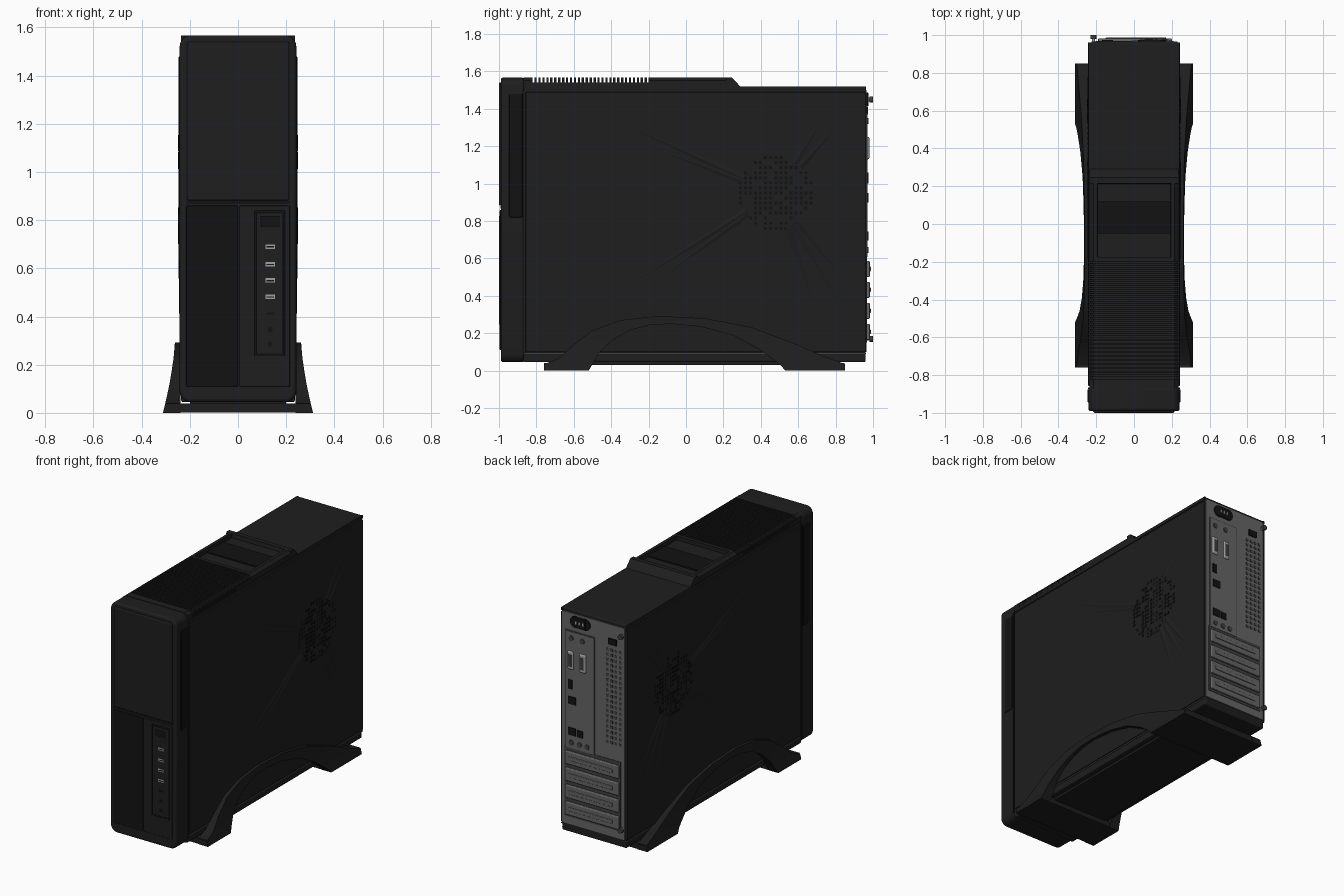
import bpy, bmesh, math, random
from mathutils import Vector, Matrix

random.seed(4)
if "Cube" in bpy.data.objects:
    bpy.data.objects.remove(bpy.data.objects["Cube"])


def material(name, v):
    m = bpy.data.materials.new(name)
    m.use_nodes = True
    m.diffuse_color = (v, v, v, 1)
    m.node_tree.nodes["Principled BSDF"].inputs["Base Color"].default_value = (v, v, v, 1)
    return m


BLACK = material("matte black", 0.013)
DARK = material("deep black", 0.006)
STEEL = material("grey steel", 0.13)
SHADE = material("dark steel", 0.05)
LIGHT = material("bright metal", 0.35)


def finish(name, bm, mat, bevel=0, smooth=False):
    bmesh.ops.recalc_face_normals(bm, faces=bm.faces)
    me = bpy.data.meshes.new(name)
    bm.to_mesh(me)
    bm.free()
    ob = bpy.data.objects.new(name, me)
    bpy.context.collection.objects.link(ob)
    me.materials.append(mat)
    if bevel:
        mod = ob.modifiers.new("bevel", "BEVEL")
        mod.width, mod.segments, mod.limit_method = bevel, 3, "ANGLE"
    if smooth:
        bpy.ops.object.select_all(action="DESELECT")
        bpy.context.view_layer.objects.active = ob
        ob.select_set(True)
        bpy.ops.object.shade_smooth_by_angle(angle=math.radians(35))
    return ob


# Each box is (x0, x1, y0, y1, z0, z1); all join into one part
def boxes(name, items, mat, bevel=0):
    bm = bmesh.new()
    for x0, x1, y0, y1, z0, z1 in items:
        mid = Vector((x0 + x1, y0 + y1, z0 + z1)) / 2
        size = Matrix.Diagonal((abs(x1 - x0), y1 - y0, z1 - z0, 1))
        bmesh.ops.create_cube(bm, size=1, matrix=Matrix.Translation(mid) @ size)
    return finish(name, bm, mat, bevel)


# Cylinders along y, each (x, y0, y1, z, radius)
def discs(name, items, mat, sides=16):
    bm = bmesh.new()
    for x, y0, y1, z, r in items:
        bmesh.ops.create_cone(bm, cap_ends=True, segments=sides, radius1=r, radius2=r, depth=y1 - y0,
                              matrix=Matrix.Translation((x, (y0 + y1) / 2, z)) @ Matrix.Rotation(math.pi / 2, 4, "X"))
    return finish(name, bm, mat, 0, True)


# Extrude xz profile along y
def add_prism(bm, profile, y0, y1):
    a = [bm.verts.new((x, y0, z)) for x, z in profile]
    b = [bm.verts.new((x, y1, z)) for x, z in profile]
    bm.faces.new(a)
    bm.faces.new(b[::-1])
    for i in range(len(a)):
        j = (i + 1) % len(a)
        bm.faces.new((a[i], a[j], b[j], b[i]))


def rounded(w, z0, z1, r):
    pts = []
    for k, (sx, cz) in enumerate([(1, z1 - r), (-1, z1 - r), (-1, z0 + r), (1, z0 + r)]):
        for i in range(6):
            a = math.pi / 2 * (k + i / 5)
            pts.append((sx * (w - r) + r * math.cos(a), cz + r * math.sin(a)))
    return pts


# Case core and front bezel
boxes("case_body", [(-0.236, 0.236, -0.87, 0.96, 0.045, 1.52)], BLACK, 0.008)
bm = bmesh.new()
add_prism(bm, rounded(0.242, 0.045, 1.567, 0.045), -0.99, -0.865)
finish("front_bezel", bm, BLACK, 0.012, True)
boxes("upper_door", [(-0.212, 0.212, -1.0, -0.98, 0.882, 1.54)], BLACK, 0.006)
boxes("door_seam", [(-0.216, 0.216, -0.993, -0.985, 0.868, 0.88)], DARK)
boxes("lower_left_panel", [(-0.215, 0, -0.996, -0.985, 0.11, 0.86)], DARK, 0.004)
boxes("lower_right_panel", [(0.006, 0.215, -0.994, -0.985, 0.11, 0.86)], BLACK, 0.004)

# Front control strip
boxes("control_strip_edge", [(0.068, 0.195, -0.997, -0.985, 0.235, 0.84)], DARK, 0.004)
boxes("control_strip", [(0.076, 0.187, -0.999, -0.985, 0.245, 0.83)], BLACK, 0.004)
boxes("power_button", [(0.09, 0.175, -1.0, -0.985, 0.77, 0.815)], DARK, 0.003)
ports = [0.69, 0.617, 0.55, 0.482]
boxes("front_ports", [(0.114, 0.154, -1.0, -0.99, z - 0.009, z + 0.009) for z in ports], LIGHT)
boxes("port_tongues", [(0.118, 0.15, -1.001, -0.99, z - 0.004, z + 0.002) for z in ports], DARK)
discs("audio_jacks", [(0.133, -1.001, -0.99, z, 0.011) for z in (0.345, 0.285)], DARK)
boxes("indicator_light", [(0.118, 0.15, -1.001, -0.99, 0.408, 0.417)], DARK)

# Top cover with ribs and sunken window
boxes("cover_base", [(-0.234, 0.234, -0.87, 0.255, 1.51, 1.54)], BLACK)
bm = bmesh.new()
rib = [(-0.236, 1.52), (-0.236, 1.55), (-0.215, 1.567), (0.215, 1.567), (0.236, 1.55), (0.236, 1.52)]
add_prism(bm, rib, -0.87, -0.82)
add_prism(bm, rib, -0.2, -0.175)
count = 29
for i in range(count):
    y = -0.81 + i * 0.61 / count
    add_prism(bm, rib, y, y + 0.012)
finish("cover_ribs", bm, BLACK)
bm = bmesh.new()
for s in (-1, 1):
    add_prism(bm, [(s * x, z) for x, z in [(0.236, 1.52), (0.236, 1.55), (0.215, 1.567), (0.195, 1.567), (0.19, 1.52)]],
              -0.19, 0.225)
finish("window_rails", bm, BLACK)
bm = bmesh.new()
wedge = [(0.21, 1.52), (0.215, 1.567), (0.245, 1.567), (0.29, 1.52)]
ends = [[bm.verts.new((x, y, z)) for y, z in wedge] for x in (-0.236, 0.236)]
bm.faces.new(ends[0])
bm.faces.new(ends[1])
for i in range(4):
    j = (i + 1) % 4
    bm.faces.new((ends[0][i], ends[0][j], ends[1][j], ends[1][i]))
finish("cover_tail", bm, BLACK)
boxes("cover_window", [(-0.193, 0.193, -0.05, 0.12, 1.53, 1.548)], DARK)

# Side panels, vents and pressed creases
vent_y, vent_z = 0.48, 0.95
tips = [(-0.46, 1.38), (-0.25, 1.22), (0.82, 1.32), (0.75, 1.38), (0.83, 0.34),
        (0.88, 0.44), (0.7, 0.32), (-0.2, 0.45), (-0.4, 0.4)]
for s, side in ((1, "left"), (-1, "right")):
    boxes(side + "_panel", [(s * 0.23, s * 0.243, -0.857, 0.962, 0.1, 1.49)], BLACK, 0.004)
    boxes(side + "_top_rail", [(s * 0.23, s * 0.24, -0.857, 0.962, 1.498, 1.518)], BLACK)
    boxes(side + "_trim_line", [(s * 0.23, s * 0.24, -0.857, 0.962, 0.088, 0.095)], SHADE)
    boxes(side + "_bezel_grip", [(s * 0.235, s * 0.246, -0.945, -0.875, 0.82, 1.48)], DARK, 0.004)
    boxes(side + "_bezel_seam", [(s * 0.235, s * 0.2425, -0.874, -0.866, 0.08, 1.5)], DARK)
    holes = []
    for i in range(-7, 8):
        for j in range(-7, 8):
            y, z = vent_y + i * 0.027, vent_z + j * 0.027
            if math.hypot(i, j) < 7.4 and random.random() < 0.75:
                holes.append((s * 0.24, s * 0.245, y - 0.008, y + 0.008, z - 0.008, z + 0.008))
    boxes(side + "_vent_holes", holes, DARK)
    bm = bmesh.new()
    for ty, tz in tips:
        d = Vector((ty - vent_y, tz - vent_z)).normalized()
        base = Vector((vent_y, vent_z)) + d * 0.19
        n = Vector((-d.y, d.x)) * 0.022
        a, b = base + n, base - n
        va, vb, vr, vt = [bm.verts.new((s * x, p[0], p[1])) for x, p in
                          ((0.2425, a), (0.2425, b), (0.249, base), (0.2425, (ty, tz)))]
        for f in ((va, vr, vt), (vr, vb, vt), (va, vb, vr), (va, vt, vb)):
            bm.faces.new(f)
    finish(side + "_panel_creases", bm, BLACK)

# Arched stand: (outer y, z, inner y, z) pairs swept front to back
arch = [(-0.76, 0, -0.52, 0), (-0.76, 0.035, -0.5, 0.035), (-0.68, 0.065, -0.46, 0.1),
        (-0.6, 0.14, -0.39, 0.165), (-0.5, 0.215, -0.3, 0.215), (-0.35, 0.27, -0.2, 0.243),
        (-0.15, 0.292, -0.08, 0.25), (0.1, 0.28, 0.08, 0.235), (0.35, 0.232, 0.25, 0.19),
        (0.58, 0.145, 0.39, 0.115), (0.74, 0.075, 0.48, 0.05), (0.85, 0.035, 0.51, 0.025), (0.85, 0, 0.53, 0)]
for s, side in ((1, "left"), (-1, "right")):
    bm = bmesh.new()
    rings = []
    for oy, oz, iy, iz in arch:
        pts = [(oy + (iy - oy) * t, oz + (iz - oz) * t) for t in (0, 0.33, 0.67, 1)]
        ring = [(0.262 + 0.05 * (1 - z / 0.3) ** 1.6, y, z) for y, z in pts]
        ring += [(0.238, y, z) for y, z in reversed(pts)]
        rings.append([bm.verts.new((s * x, y, z)) for x, y, z in ring])
    for a, b in zip(rings, rings[1:]):
        for i in range(8):
            j = (i + 1) % 8
            bm.faces.new((a[i], a[j], b[j], b[i]))
    bm.faces.new(rings[0])
    bm.faces.new(rings[-1])
    finish(side + "_stand_arch", bm, BLACK, 0, True)
boxes("stand_feet", [(-0.3, 0.3, -0.758, -0.52, 0.001, 0.04), (-0.3, 0.3, 0.53, 0.848, 0.001, 0.04)], BLACK)
boxes("stand_core", [(-0.2, 0.2, -0.6, 0.7, 0.03, 0.05)], BLACK)

# Rear plate and connector panel
boxes("rear_plate", [(-0.225, 0.23, 0.95, 0.966, 0.1, 1.5)], STEEL)
boxes("connector_panel_edge", [(-0.015, 0.208, 0.96, 0.968, 0.6, 1.385)], SHADE)
boxes("connector_panel", [(-0.008, 0.2, 0.96, 0.971, 0.608, 1.378)], STEEL)
discs("power_socket", [(0.13, 0.96, 0.974, 1.45, 0.038), (0.06, 0.96, 0.974, 1.45, 0.038)], DARK)
boxes("power_socket_body", [(0.055, 0.135, 0.96, 0.976, 1.415, 1.485)], DARK)
boxes("socket_pins", [(x - 0.005, x + 0.005, 0.97, 0.98, 1.44, 1.46) for x in (0.07, 0.095, 0.12)], LIGHT)
boxes("display_connectors", [(x - 0.022, x + 0.022, 0.96, 0.98, 1.13, 1.25) for x in (0.165, 0.075)], LIGHT, 0.008)
boxes("display_sockets", [(x - 0.012, x + 0.012, 0.96, 0.982, 1.15, 1.23) for x in (0.165, 0.075)], SHADE)
boxes("rear_ports", [(0.15, 0.182, 0.96, 0.976, 1.0, 1.06), (0.125, 0.18, 0.96, 0.976, 0.9, 0.95),
                     (0.125, 0.18, 0.96, 0.976, 0.695, 0.745), (0.075, 0.115, 0.96, 0.976, 0.695, 0.74),
                     (-0.17, -0.11, 0.96, 0.974, 1.37, 1.41)], DARK)
discs("rear_jacks", [(x, 0.96, 0.976, z, 0.017) for x, z in
                     ((0.16, 1.335), (0.08, 1.335), (0.16, 0.645), (0.1, 0.645), (0.045, 0.645))], SHADE)
boxes("rear_vent_holes", [(x - 0.009, x + 0.009, 0.96, 0.968, z - 0.009, z + 0.009)
                          for x in (-0.1, -0.132, -0.164, -0.196)
                          for z in [0.72 + 0.034 * k for k in range(19)]], SHADE)

# Expansion slot covers and thumb screws
boxes("slot_recess", [(-0.2, 0.21, 0.96, 0.969, 0.15, 0.61)], SHADE)
slots = [0.165 + 0.112 * k for k in range(4)]
boxes("slot_covers", [(-0.19, 0.2, 0.96, 0.983, z, z + 0.085) for z in slots], STEEL, 0.006)
boxes("slot_ridges", [(-0.15, 0.17, 0.97, 0.988, z + 0.03, z + 0.055) for z in slots], STEEL, 0.004)
screws = (1.45, 0.17)
discs("screw_shafts", [(-0.215, 0.955, 0.985, z, 0.008) for z in screws], LIGHT)
discs("screw_heads", [(-0.215, 0.98, 1.0, z, 0.016) for z in screws], SHADE)
